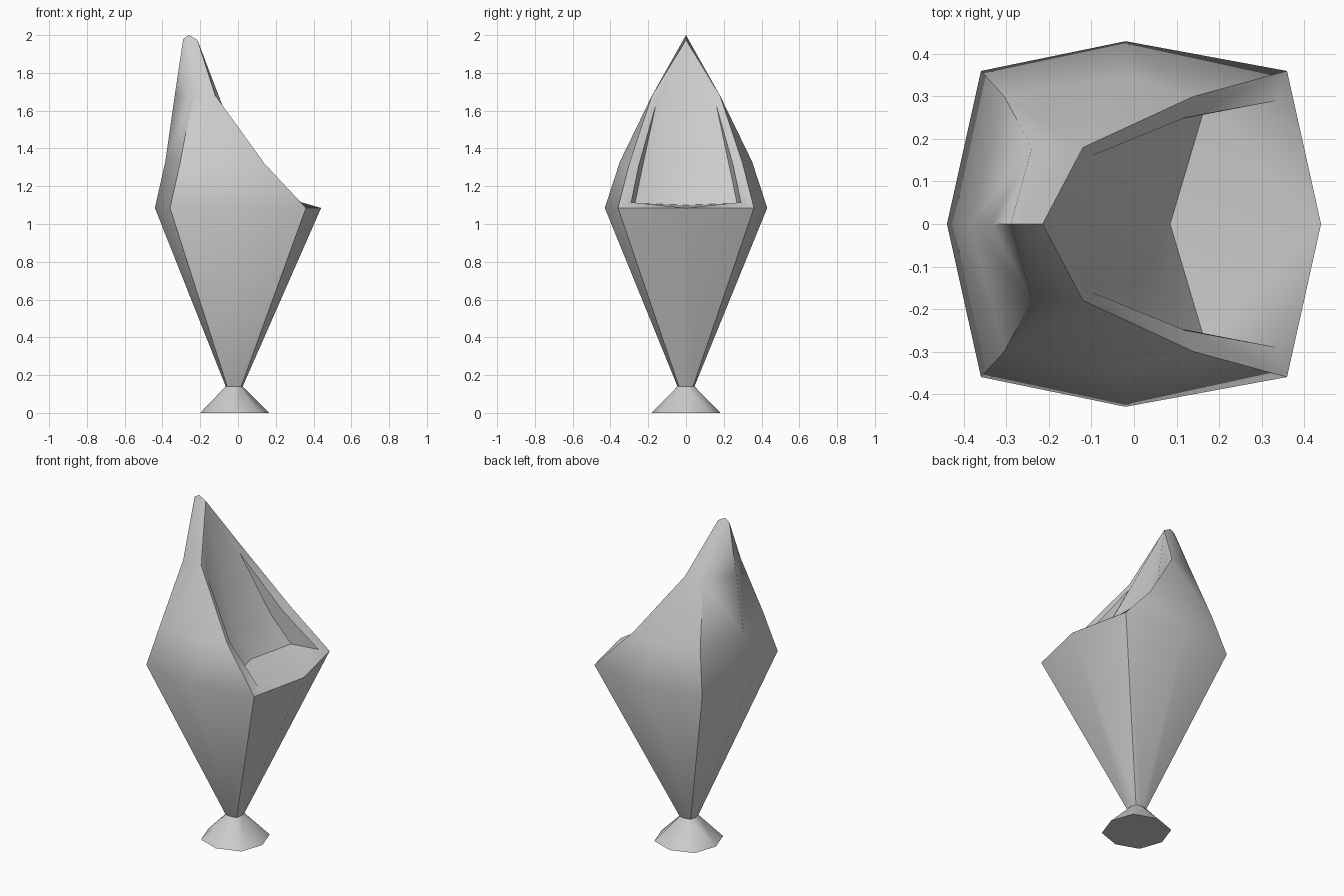
import bpy
import bmesh

if "Cube" in bpy.data.objects:
    bpy.data.objects.remove(bpy.data.objects["Cube"])

GREY = (0.6, 0.6, 0.6, 1.0)
grey = bpy.data.materials.new("plain_grey")
grey.use_nodes = True
grey.diffuse_color = GREY
grey.node_tree.nodes["Principled BSDF"].inputs["Base Color"].default_value = GREY


def half_ring(name, mid, corner, z, cx, y_mid=None):
    """Half of an eight-sided ring, from the back middle to the opening middle."""
    y_mid = y_mid or mid
    return {
        name + "_back": (cx - mid, 0, z),
        name + "_rear": (cx - corner, corner, z),
        name + "_side": (-0.02, y_mid, z),
        name + "_fore": (cx + corner, corner, z),
        name + "_front": (cx + mid, 0, z),
    }


STEPS = ("back", "rear", "side", "fore", "front")


def loft(low, high):
    return [f"{low}_{a} {low}_{b} {high}_{b} {high}_{a}"
            for a, b in zip(STEPS, STEPS[1:])]


def mirrored_object(name, points, faces):
    """Build faces from named points on +y and repeat them on -y."""
    bm = bmesh.new()
    for side in (1, -1):
        verts = {k: bm.verts.new((x, y * side, z)) for k, (x, y, z) in points.items()}
        for face in faces:
            bm.faces.new([verts[k] for k in face.split()])
    bmesh.ops.remove_doubles(bm, verts=bm.verts, dist=0.0005)
    bmesh.ops.recalc_face_normals(bm, faces=bm.faces)
    mesh = bpy.data.meshes.new(name)
    bm.to_mesh(mesh)
    bm.free()
    obj = bpy.data.objects.new(name, mesh)
    bpy.context.collection.objects.link(obj)
    mesh.materials.append(grey)
    bpy.ops.object.select_all(action="DESELECT")
    obj.select_set(True)
    bpy.context.view_layer.objects.active = obj
    bpy.ops.object.shade_smooth_by_angle(angle=0.78)
    return obj


# Flared pedestal
neck = half_ring("neck", 0.045, 0.037, 0.14, -0.02)
foot = half_ring("foot", 0.182, 0.135, 0, -0.018)
mirrored_object(
    "pedestal", {**neck, **foot},
    loft("foot", "neck") + [" ".join(f"foot_{s}" for s in STEPS),
                            " ".join(f"neck_{s}" for s in STEPS)])

# Pod: tapered lower body, raised back and hollow seat
pod = {
    **neck,
    **half_ring("waist", 0.44, 0.36, 1.085, 0, 0.43),
    "mid_back": (-0.385, 0, 1.33),
    "mid_rear": (-0.305, 0.30, 1.33),
    "mid_side": (-0.02, 0.35, 1.33),
    "mid_rim": (0.14, 0.30, 1.32),
    "high_back": (-0.335, 0, 1.68),
    "high_rear": (-0.24, 0.18, 1.68),
    "high_rim": (-0.12, 0.18, 1.68),
    "peak_back": (-0.29, 0, 1.98),
    "peak_top": (-0.26, 0, 2.0),
    "peak_front": (-0.215, 0, 1.975),
    "lip_low": (0.335, 0.29, 1.115),
    "lip_mid": (0.12, 0.25, 1.31),
    "lip_high": (-0.10, 0.16, 1.63),
    "seat_side": (0.165, 0.27, 1.11),
    "seat_mid": (0.085, 0, 1.10),
    "rest_side": (0.05, 0.235, 1.28),
    "rest_mid": (-0.03, 0, 1.27),
}
pod_faces = loft("neck", "waist") + [
    " ".join(f"neck_{s}" for s in STEPS),
    # Outer back
    "waist_back waist_rear mid_rear mid_back",
    "mid_back mid_rear high_rear high_back",
    "high_back high_rear peak_back",
    # Outer side
    "waist_rear waist_side mid_side mid_rear",
    "waist_side waist_fore mid_rim mid_side",
    "mid_rear mid_side high_rim high_rear",
    "mid_side mid_rim high_rim",
    # Crest
    "peak_back high_rear peak_top",
    "high_rear high_rim peak_front peak_top",
    # Rim around the opening
    "waist_fore mid_rim lip_mid lip_low",
    "mid_rim high_rim lip_high lip_mid",
    "high_rim peak_front lip_high",
    # Inner wall and backrest
    "lip_low lip_mid rest_side seat_side",
    "lip_mid lip_high rest_side",
    "seat_side rest_side rest_mid seat_mid",
    "rest_side lip_high peak_front rest_mid",
    # Seat
    "waist_front waist_fore lip_low",
    "waist_front lip_low seat_side seat_mid",
]
mirrored_object("pod_chair", pod, pod_faces)
